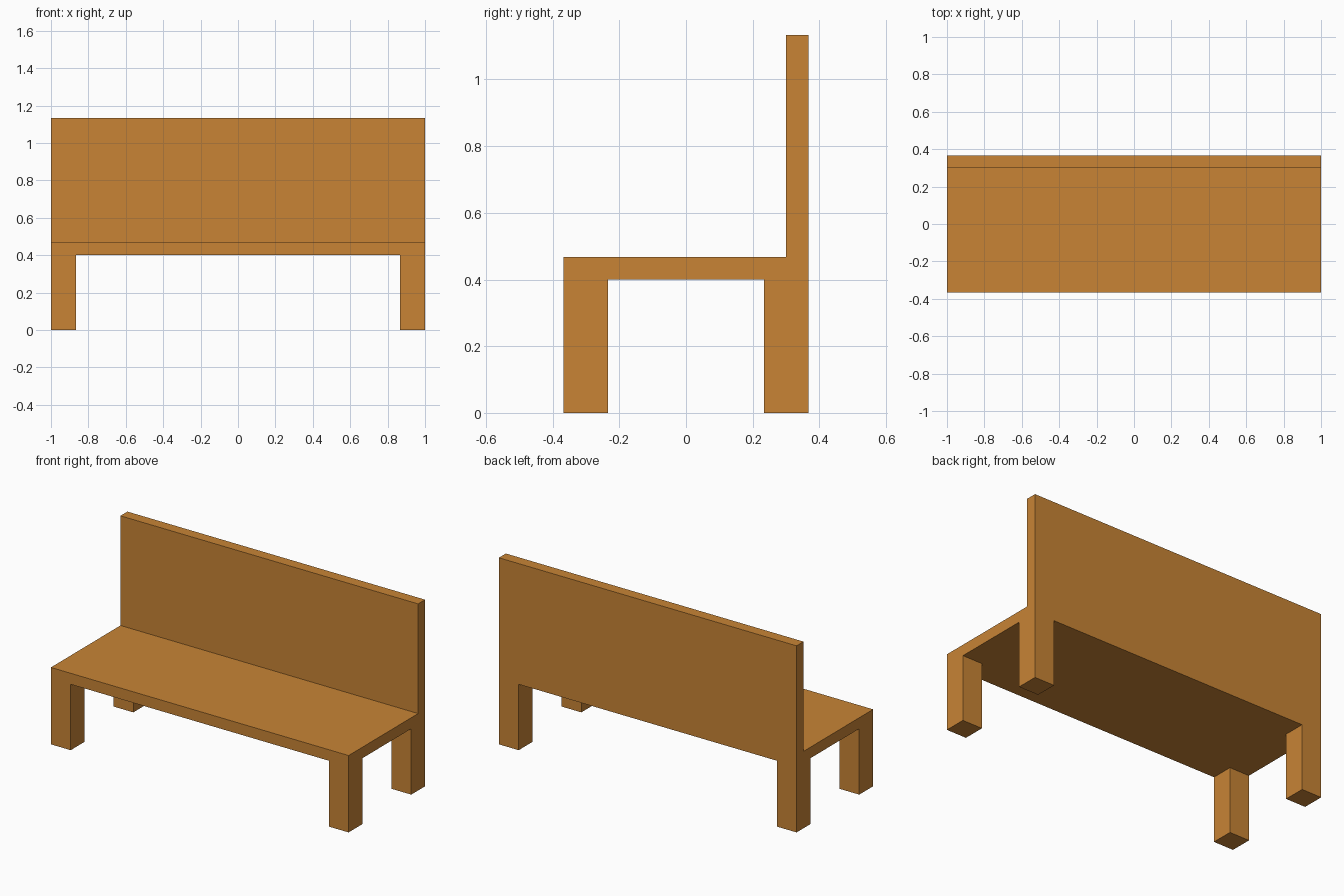
import bpy, bmesh, math
from mathutils import Matrix, Vector

if "Cube" in bpy.data.objects:
    bpy.data.objects.remove(bpy.data.objects["Cube"])

HX, HY = 1.0, 0.367            # half length, half depth
SEAT_LO, SEAT_HI, TOP = 0.4, 0.467, 1.133
LEG, BACK = 0.133, 0.067       # leg width, backrest thickness

wood = bpy.data.materials.new("orange wood")
wood.diffuse_color = (0.578, 0.231, 0.036, 1)
wood.use_nodes = True
wood.node_tree.nodes["Principled BSDF"].inputs["Base Color"].default_value = wood.diffuse_color

bm = bmesh.new()


def cut(axis, value):
    """Slice the slab along a plane so regions can be extruded."""
    v = Vector((0, 0, 0))
    v[axis] = 1
    bmesh.ops.bisect_plane(bm, geom=bm.verts[:] + bm.edges[:] + bm.faces[:],
                           plane_co=v * value, plane_no=v)


def extrude_to(z, rule):
    """Extrude the faces matching the rule vertically to height z."""
    bm.normal_update()
    faces = [f for f in bm.faces if rule(f.normal, f.calc_center_median())]
    out = bmesh.ops.extrude_face_region(bm, geom=faces)["geom"]
    for v in out:
        if isinstance(v, bmesh.types.BMVert):
            v.co.z = z


# Seat slab
bmesh.ops.create_cube(bm, size=1, matrix=(
    Matrix.Translation((0, 0, (SEAT_LO + SEAT_HI) / 2))
    @ Matrix.Diagonal((2 * HX, 2 * HY, SEAT_HI - SEAT_LO, 1))))
for s in (-1, 1):
    cut(0, s * (HX - LEG))
    cut(1, s * (HY - LEG))
cut(1, HY - BACK)

# Four corner legs
extrude_to(0, lambda n, c: n.z < -0.9 and abs(c.x) > HX - LEG and abs(c.y) > HY - LEG)
# Backrest
extrude_to(TOP, lambda n, c: n.z > 0.9 and c.y > HY - BACK)

# Merge flat regions into single faces
bmesh.ops.remove_doubles(bm, verts=bm.verts[:], dist=1e-5)
bmesh.ops.dissolve_limit(bm, angle_limit=math.radians(1),
                         verts=bm.verts[:], edges=bm.edges[:])
bmesh.ops.recalc_face_normals(bm, faces=bm.faces[:])

mesh = bpy.data.meshes.new("bench")
bm.to_mesh(mesh)
bm.free()
mesh.materials.append(wood)
bpy.context.collection.objects.link(bpy.data.objects.new("bench", mesh))
